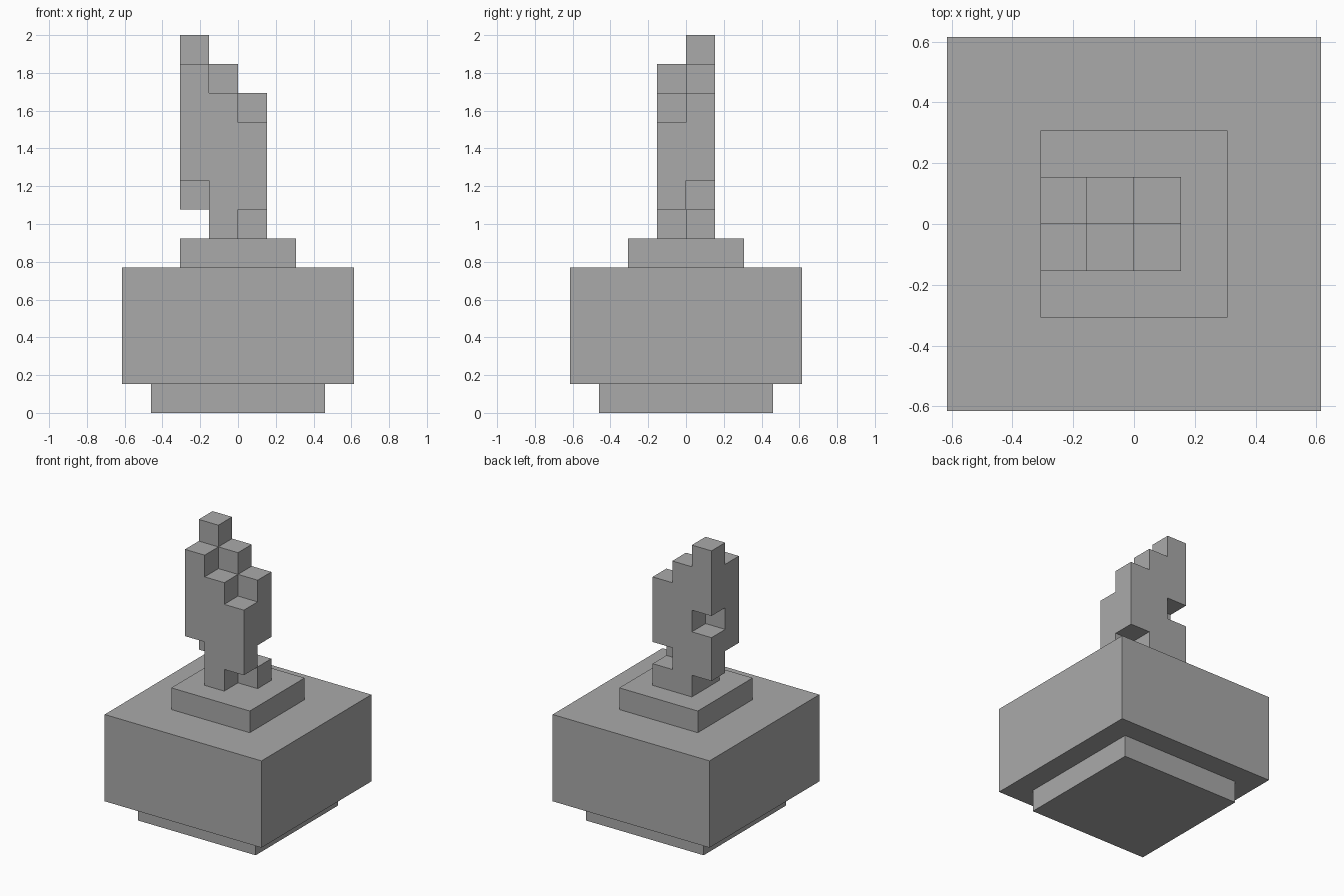
import bpy
import bmesh
import math
from mathutils import Vector

cube = bpy.data.objects.get("Cube")
if cube:
    bpy.data.objects.remove(cube, do_unlink=True)

U = 2 / 13  # edge length of one block

# Single stone colour
stone = bpy.data.materials.new("stone_grey")
stone.use_nodes = True
stone.diffuse_color = (0.4, 0.4, 0.4, 1)
stone.node_tree.nodes["Principled BSDF"].inputs["Base Color"].default_value = (0.4, 0.4, 0.4, 1)


def add_object(name, bm):
    mesh = bpy.data.meshes.new(name)
    bm.to_mesh(mesh)
    bm.free()
    mesh.materials.append(stone)
    obj = bpy.data.objects.new(name, mesh)
    bpy.context.collection.objects.link(obj)
    return obj


def slab(name, width, bottom, top):
    """Square centred slab, sized in blocks."""
    bm = bmesh.new()
    bmesh.ops.create_cube(bm, size=1)
    for v in bm.verts:
        v.co = Vector((v.co.x * width, v.co.y * width,
                       bottom + (v.co.z + 0.5) * (top - bottom))) * U
    add_object(name, bm)


# Stepped pedestal
slab("foot", 6, 0, 1)
slab("pedestal_block", 8, 1, 5)
slab("top_plate", 4, 5, 6)

# Flame: block columns (x, y) with the height spans they fill
columns = {
    (-2, -1): [(8, 12)],
    (-2, 0): [(7, 9), (10, 13)],
    (-1, -1): [(6, 11)],
    (-1, 0): [(6, 12)],
    (0, -1): [(7, 10)],
    (0, 0): [(6, 7), (8, 11)],
}
cells = {(x, y, z) for (x, y), spans in columns.items()
         for low, high in spans for z in range(low, high)}

# Keep only the outer skin of the blocks
bm = bmesh.new()
for cell in sorted(cells):
    centre = Vector(cell) + Vector((0.5, 0.5, 0.5))
    for axis in range(3):
        for sign in (-1, 1):
            normal = Vector((0, 0, 0))
            normal[axis] = sign
            if tuple(int(c + n) for c, n in zip(cell, normal)) in cells:
                continue
            side = Vector((0, 0, 0))
            side[(axis + 1) % 3] = 1
            up = normal.cross(side)
            corners = [(-1, -1), (1, -1), (1, 1), (-1, 1)]
            bm.faces.new([bm.verts.new((centre + (normal + side * a + up * b) / 2) * U)
                          for a, b in corners])
bmesh.ops.remove_doubles(bm, verts=bm.verts, dist=0.001)
bmesh.ops.dissolve_limit(bm, angle_limit=math.radians(1), verts=bm.verts, edges=bm.edges)
add_object("flame", bm)
